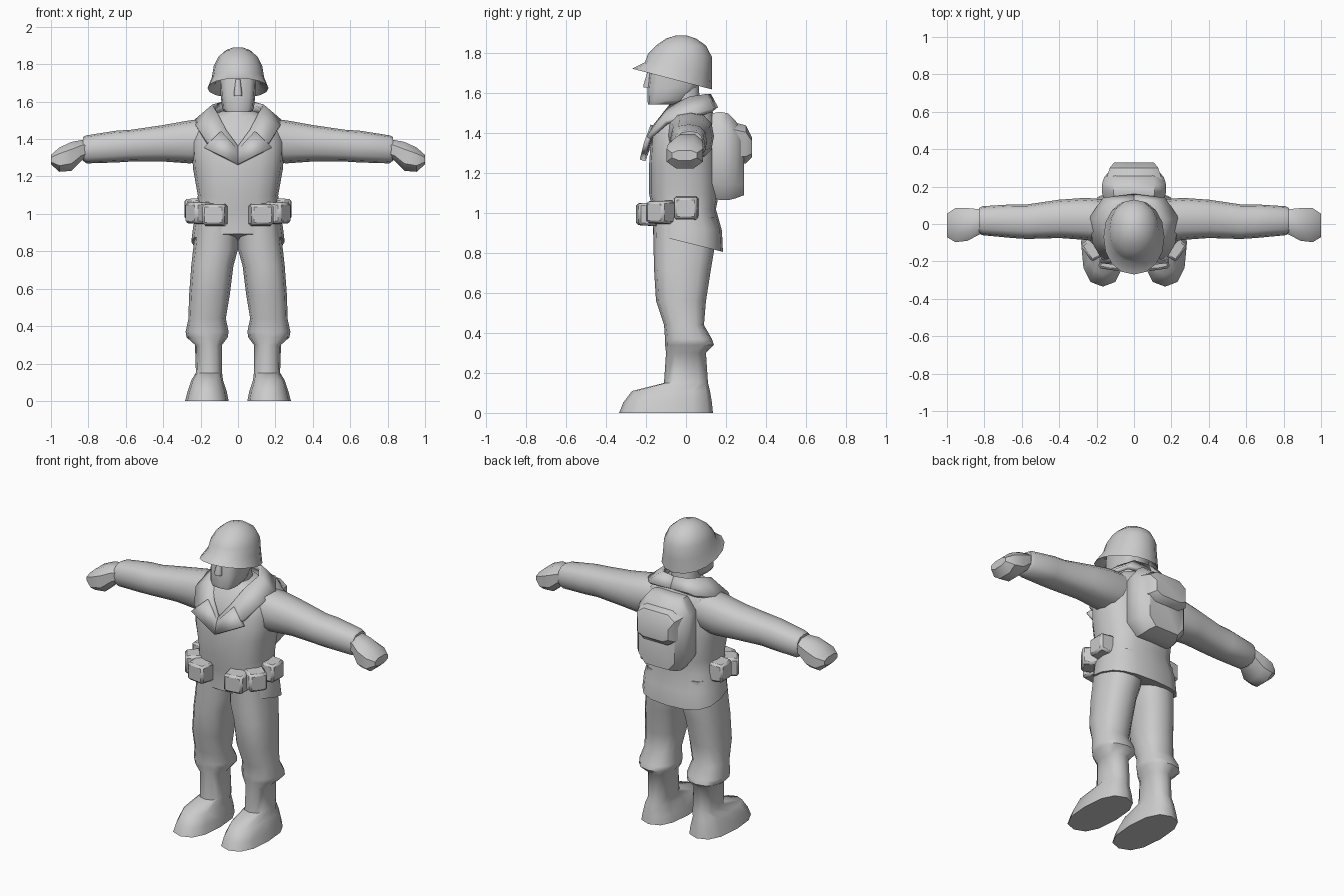
import bpy, bmesh, math
from mathutils import Vector, Matrix

grey = bpy.data.materials.new("plain_grey")
grey.diffuse_color = (0.6, 0.6, 0.6, 1)


def finish(name, bm, mirror=False, angle=50):
    bmesh.ops.recalc_face_normals(bm, faces=bm.faces)
    me = bpy.data.meshes.new(name)
    bm.to_mesh(me)
    bm.free()
    me.materials.append(grey)
    ob = bpy.data.objects.new(name, me)
    bpy.context.collection.objects.link(ob)
    if mirror:
        m = ob.modifiers.new("mirror", 'MIRROR')
        m.use_clip = False
        m.use_mirror_merge = False
    bpy.ops.object.select_all(action='DESELECT')
    ob.select_set(True)
    bpy.context.view_layer.objects.active = ob
    bpy.ops.object.shade_smooth_by_angle(angle=math.radians(angle))
    return ob


def loft(name, axis, rings, n=12, p=0.8, mirror=False, angle=50):
    """Skin rings (t, a_min, a_max, b_min, b_max[, tilt]) set along an axis."""
    bm = bmesh.new()
    loops = []
    for t, a0, a1, b0, b1, *tilt in rings:
        loop = []
        for i in range(n):
            g = 2 * math.pi * (i + 0.5 * (n == 8)) / n
            c, s = math.cos(g), math.sin(g)
            c, s = [math.copysign(abs(v) ** p, v) for v in (c, s)]
            if n == 8:
                c, s = c / math.cos(math.pi / 8) ** p, s / math.cos(math.pi / 8) ** p
            a = (a0 + a1) / 2 + c * (a1 - a0) / 2
            b = (b0 + b1) / 2 + s * (b1 - b0) / 2
            u = t + (tilt[0] * s * (b1 - b0) / 2 if tilt else 0)
            loop.append(bm.verts.new({'x': (u, a, b), 'y': (a, u, b), 'z': (a, b, u)}[axis]))
        loops.append(loop)
    for l0, l1 in zip(loops, loops[1:]):
        for i in range(n):
            j = (i + 1) % n
            bm.faces.new((l0[i], l0[j], l1[j], l1[i]))
    bm.faces.new(loops[0])
    bm.faces.new(loops[-1])
    return finish(name, bm, mirror, angle)


# Jacket body with a hem that drops toward the back
loft("jacket", 'z', [
    (0.85, -.25, .25, -.165, .185, -.25), (0.93, -.24, .24, -.165, .18, -.1),
    (1.02, -.22, .22, -.17, .15), (1.10, -.215, .215, -.185, .165),
    (1.24, -.24, .24, -.185, .16), (1.38, -.25, .25, -.175, .155),
    (1.47, -.22, .22, -.14, .145), (1.52, -.15, .15, -.10, .13),
    (1.55, -.09, .09, -.08, .10)], n=16, p=0.75)

# Trousers, cuffs and boots in one run
loft("leg", 'z', [
    (0.00, .05, .283, -.335, .135), (0.05, .06, .27, -.315, .13),
    (0.11, .08, .25, -.27, .12), (0.15, .085, .225, -.11, .11),
    (0.30, .085, .23, -.10, .10), (0.34, .055, .275, -.105, .14),
    (0.37, .05, .28, -.105, .13), (0.44, .065, .265, -.11, .09),
    (0.56, .045, .262, -.15, .10), (0.72, .025, .25, -.16, .125),
    (0.81, .0, .24, -.162, .14), (0.98, -.0, .22, -.165, .15)], mirror=True)

# Sleeves
loft("sleeve", 'x', [
    (.14, -.10, .13, 1.28, 1.51), (.26, -.085, .14, 1.27, 1.50),
    (.40, -.075, .13, 1.28, 1.475), (.57, -.08, .105, 1.28, 1.45),
    (.65, -.075, .105, 1.275, 1.445), (.81, -.06, .095, 1.27, 1.42),
    (.83, -.05, .085, 1.285, 1.41)], mirror=True)

# Closed fists
loft("hand", 'x', [
    (.80, -.045, .075, 1.30, 1.39), (.835, -.06, .08, 1.285, 1.395),
    (.89, -.09, .085, 1.23, 1.385), (.955, -.097, .085, 1.225, 1.355),
    (1.0, -.07, .055, 1.265, 1.315)], n=8, p=0.8, mirror=True, angle=40)

# Neck, head and nose
loft("neck", 'z', [(1.45, -.085, .085, -.09, .08), (1.66, -.075, .075, -.07, .065)], n=10)
loft("head", 'z', [
    (1.545, -.07, .07, -.19, -.04), (1.565, -.085, .085, -.193, .0),
    (1.63, -.092, .092, -.193, .06), (1.70, -.097, .097, -.185, .08),
    (1.78, -.10, .10, -.17, .08)], n=12, p=0.6)
loft("nose", 'z', [
    (1.63, -.022, .022, -.212, -.17), (1.645, -.022, .022, -.212, -.17),
    (1.72, -.012, .012, -.19, -.16)], n=8)

# Helmet: hollow underside, flared sloping rim, dome
loft("helmet", 'z', [
    (1.76, -.09, .09, -.17, .07), (1.69, -.125, .125, -.20, .10, -.26),
    (1.672, -.163, .163, -.27, .13, -.26), (1.73, -.14, .14, -.205, .13, -.16),
    (1.79, -.13, .13, -.19, .13, -.05), (1.84, -.105, .105, -.15, .10),
    (1.875, -.065, .065, -.10, .05), (1.89, -.025, .025, -.05, .005)],
    n=16, p=0.95, angle=60)

# Turned-down collar and lapels: strip between inner and outer edges
inner = [(0, .115, 1.59), (.085, .10, 1.59), (.13, .02, 1.575),
         (.105, -.08, 1.53), (.06, -.15, 1.44), (0, -.19, 1.36)]
outer = [(0, .15, 1.525), (.16, .135, 1.515), (.235, .03, 1.485),
         (.215, -.10, 1.455), (.17, -.18, 1.385), (0, -.215, 1.265)]
bm = bmesh.new()
for i in range(5):
    quad = [inner[i], inner[i + 1], outer[i + 1], outer[i]]
    bm.faces.new([bm.verts.new(v) for v in quad])
lapel = [(.09, -.165, 1.44), (.18, -.197, 1.355), (.0, -.22, 1.265), (.0, -.20, 1.34)]
bm.faces.new([bm.verts.new(v) for v in lapel])
bmesh.ops.remove_doubles(bm, verts=bm.verts, dist=0.001)
collar = finish("collar", bm, True, 35)
solid = collar.modifiers.new("thickness", 'SOLIDIFY')
solid.thickness, solid.offset = 0.025, 0

# Belt pouches wrapping the waist
for name, x, y, z, turn, w in [("front_pouch", .125, -.195, .995, 8, .13),
                               ("corner_pouch", .215, -.13, 1.005, 55, .12),
                               ("side_pouch", .235, .0, 1.025, 88, .125)]:
    bm = bmesh.new()
    bmesh.ops.create_cube(bm, size=1)
    for v in bm.verts:
        k = 0.9 if v.co.y < 0 else 1.0
        v.co = Vector((v.co.x * w * k, v.co.y * .10, v.co.z * .12 * k))
    bmesh.ops.bevel(bm, geom=bm.edges[:], offset=.012, segments=1, affect='EDGES')
    bm.transform(Matrix.Translation((x, y, z)) @ Matrix.Rotation(math.radians(turn), 4, 'Z'))
    finish(name, bm, True, 40)

# Backpack: main bag and bulging upper flap
loft("backpack", 'y', [
    (.13, -.16, .16, 1.08, 1.50), (.17, -.172, .172, 1.065, 1.508),
    (.21, -.172, .172, 1.065, 1.50), (.25, -.16, .16, 1.075, 1.46),
    (.29, -.125, .125, 1.09, 1.40)], n=8, p=0.5, angle=40)
loft("backpack_flap", 'y', [
    (.22, -.155, .155, 1.25, 1.46), (.30, -.13, .13, 1.25, 1.44),
    (.33, -.105, .105, 1.28, 1.38)], n=8, p=0.5, angle=40)
